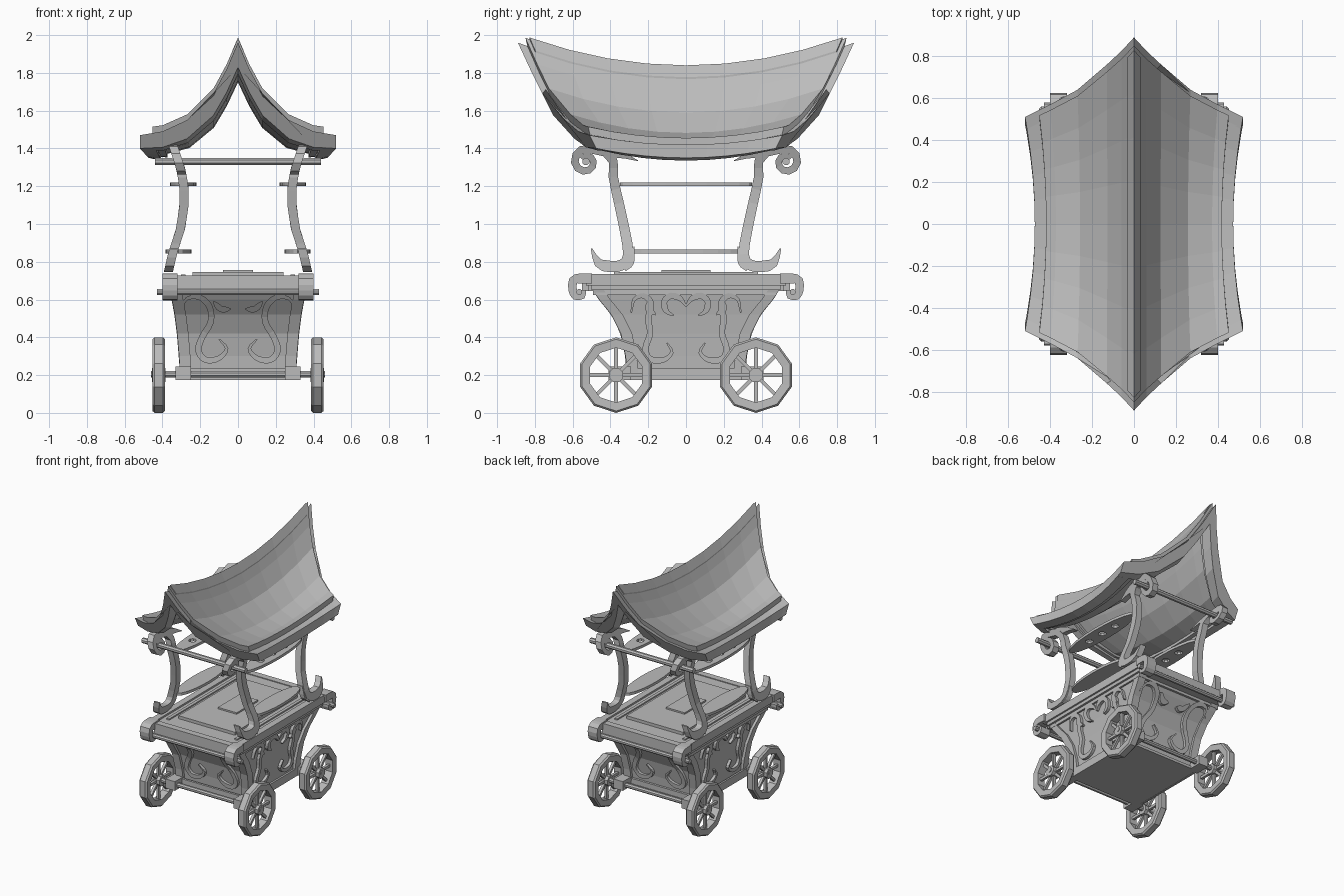
import bpy, bmesh, math
from mathutils import Vector

cube = bpy.data.objects.get("Cube")
if cube:
    bpy.data.objects.remove(cube, do_unlink=True)

grey = bpy.data.materials.new("plain_grey")
grey.use_nodes = True
grey.diffuse_color = (0.5, 0.5, 0.5, 1)
grey.node_tree.nodes["Principled BSDF"].inputs["Base Color"].default_value = (0.5, 0.5, 0.5, 1)


def skin(name, rings, closed=False):
    """Solid through matching rings of points, with capped ends unless closed."""
    bm = bmesh.new()
    rows = [[bm.verts.new(p) for p in ring] for ring in rings]
    n = len(rows[0])
    pairs = list(zip(rows, rows[1:])) + ([(rows[-1], rows[0])] if closed else [])
    for a, b in pairs:
        for i in range(n):
            j = (i + 1) % n
            bm.faces.new((a[i], a[j], b[j], b[i]))
    if not closed:
        bm.faces.new(rows[0][::-1])
        bm.faces.new(rows[-1])
    bmesh.ops.recalc_face_normals(bm, faces=bm.faces)
    mesh = bpy.data.meshes.new(name)
    bm.to_mesh(mesh)
    bm.free()
    mesh.materials.append(grey)
    obj = bpy.data.objects.new(name, mesh)
    bpy.context.collection.objects.link(obj)
    return obj


def rect(hx, hy, z, cx=0, cy=0):
    return [(cx + a * hx, cy + b * hy, z) for a, b in ((-1, -1), (1, -1), (1, 1), (-1, 1))]


def box(name, x0, x1, y0, y1, z0, z1):
    c = ((x0 + x1) / 2, (y0 + y1) / 2)
    return skin(name, [rect((x1 - x0) / 2, (y1 - y0) / 2, z, *c) for z in (z0, z1)])


def rod(name, a, b, r, sides=8):
    a, b = Vector(a), Vector(b)
    q = (b - a).to_track_quat("Z", "Y")
    ring = [q @ Vector((r * math.cos(t), r * math.sin(t), 0))
            for t in (math.tau * (i + 0.5) / sides for i in range(sides))]
    return skin(name, [[p + v for v in ring] for p in (a, b)])


def smooth(pts, n=3):
    """Catmull-Rom subdivision of a 2D path."""
    pts = [Vector(p) for p in pts]
    ext = [2 * pts[0] - pts[1]] + pts + [2 * pts[-1] - pts[-2]]
    out = []
    for p0, p1, p2, p3 in zip(ext, ext[1:], ext[2:], ext[3:]):
        for k in range(n):
            t = k / n
            out.append(0.5 * (2 * p1 + (p2 - p0) * t + (2 * p0 - 5 * p1 + 4 * p2 - p3) * t * t
                              + (3 * p1 - p0 - 3 * p2 + p3) * t ** 3))
    return out + [pts[-1]]


def ribbon(name, path, width, depth, place, sides=(1, 1), swap=False):
    """Flat band along a (y, z) path; place(z) gives its x, swap trades x and y."""
    rings, last = [], len(path) - 1
    for i, p in enumerate(path):
        d = (path[min(i + 1, last)] - path[max(i - 1, 0)]).normalized()
        n = Vector((-d.y, d.x)) * width(i / last)
        ring = []
        for s, t in ((1, -1), (1, 1), (-1, 1), (-1, -1)):
            q = p + s * n
            x, y = place(q.y) + t * depth, q.x
            if swap:
                x, y = y, x
            ring.append((x * sides[0], y * sides[1], q.y))
        rings.append(ring)
    return skin(name, rings)


def lookup(table, t):
    """Linear interpolation in rows of (key, value, ...)."""
    t = min(max(t, table[0][0]), table[-1][0])
    for a, b in zip(table, table[1:]):
        if t <= b[0]:
            f = (t - a[0]) / (b[0] - a[0])
            return [p + f * (q - p) for p, q in zip(a[1:], b[1:])]


CORNERS = [(sx, sy) for sx in (1, -1) for sy in (1, -1)]

# Roof: saddle-shaped surface, rows are (x, end y, end z) from ridge to eave
EDGE = [(0, .89, 1.96), (.06, .825, 1.82), (.13, .76, 1.69),
        (.27, .64, 1.55), (.4, .57, 1.49), (.52, .51, 1.47)]


def roof_point(x, v, off):
    y, z = lookup(EDGE, abs(x))
    u = abs(x) / .52
    dip = 1 - v * v
    return (x * (1 - .09 * u * dip), v * (y + .5 * min(off, 0)),
            z - (.17 - .12 * u) * dip + off)


def roof_slab(name, xs, v0, v1, top, bottom, steps):
    rings = []
    for k in range(steps + 1):
        v = v0 + (v1 - v0) * k / steps
        rings.append([roof_point(x, v, top) for x in xs]
                     + [roof_point(x, v, bottom(abs(x))) for x in reversed(xs)])
    return skin(name, rings)


def both(half):
    return [-x for x in reversed(half) if x] + list(half)


full = [e[0] for e in EDGE]
depth = lambda x: -.13 + .06 * x / .52
roof_slab("roof_panel", both(full[:-1] + [.455]), -.955, .955, .04, lambda x: -.04, 8)
roof_slab("roof_ridge", both([0, .03]), -.93, .93, .05, lambda x: 0, 8)
for s in (1, -1):
    roof_slab("roof_end_frame", both(full), s * .89, s, 0, depth, 1)
    roof_slab("roof_end_inner_frame", both(full[:-1] + [.47]), s * .85, s * .9, 0,
              lambda x: depth(x) + .03, 1)
    roof_slab("roof_eave_frame", [s * .44, s * .52], -.9, .9, 0, depth, 8)
    roof_slab("roof_eave_inner_frame", [s * .4, s * .45], -.88, .88, 0, lambda x: -.06, 8)

# Scroll posts with hooked feet and thorns
LEAN = [(.74, .37), (.85, .345), (.97, .305), (1.1, .285), (1.2, .285), (1.3, .305), (1.42, .345)]
lean = lambda z: lookup(LEAN, z)[0]
post = smooth([(.5, .87), (.465, .795), (.4, .775), (.335, .785), (.305, .84), (.325, .97),
               (.355, 1.11), (.385, 1.25), (.385, 1.33), (.43, 1.38)], 2)
for i in range(13):
    a = math.radians(105 - i * 36)
    r = .07 - .0038 * i
    post.append(Vector((.53 + r * math.cos(a), 1.33 + r * math.sin(a))))
thorns = [[(.33, .78), (.29, .8), (.275, .88)], [(.42, 1.375), (.34, 1.365), (.255, 1.335)]]
for c in CORNERS:
    ribbon("scroll_post", post, lambda t: min(.004 + t * .3, .032 - .016 * t), .024, lean, c)
    for t in thorns:
        ribbon("post_thorn", smooth(t), lambda t: .03 * (1 - t) + .002, .02, lean, c)
for s in (1, -1):
    rod("canopy_crossbar", (-.44, s * .53, 1.33), (.44, s * .53, 1.33), .02)


# Leaf-shaped side shelves, the upper ones pierced
def shelf(name, cx, z, half):
    side = [(math.cos(math.pi * i / 10), math.sin(math.pi * i / 10)) for i in range(11)]
    outline = [(.07 * b, a) for a, b in side] + [(-.07 * b, -a) for a, b in side[1:-1]]
    return skin(name, [[(cx + x, y * half, h) for x, y in outline] for h in (z - .01, z + .01)])


for s in (1, -1):
    shelf("lower_shelf", s * .315, .855, .29)
    upper = shelf("upper_shelf", s * .29, 1.21, .35)
    for y in (-.14, 0, .14):
        cutter = rod("hole_cutter", (s * .29, y, 1.1), (s * .29, y, 1.3), .028)
        cutter.hide_render = True
        mod = upper.modifiers.new("hole", "BOOLEAN")
        mod.operation, mod.object, mod.solver = "DIFFERENCE", cutter, "EXACT"
        bpy.context.view_layer.objects.active = upper
        bpy.ops.object.modifier_apply(modifier=mod.name)
        bpy.data.objects.remove(cutter, do_unlink=True)

# Flared body, rows are (z, half width, half length)
BODY = [(.18, .305, .31), (.3, .312, .32), (.42, .322, .345), (.52, .335, .395),
        (.6, .35, .46), (.66, .36, .5)]
skin("body", [rect(x - .02, y - .02, z) for z, x, y in BODY])
for sx, sy in CORNERS:
    skin("body_corner", [rect(.03, .03, z, sx * (x - .03), sy * (y - .03)) for z, x, y in BODY])
for s in (1, -1):
    for z0, z1 in ((.175, .235), (.625, .66)):
        x, y = lookup(BODY, z0)
        box("body_side_rail", s * x - .012, s * x + .002, -y, y, z0, z1)
        box("body_end_rail", -x, x, s * y - .015, s * y + .002, z0, z1)
box("floor", -.3, .3, -.32, .32, .175, .195)

# Carved curls on the body walls
wall_x = lambda z: lookup(BODY, z)[0] - .016
wall_y = lambda z: lookup(BODY, z)[1] - .016
side_curls = [[(0, .565), (.03, .605), (.08, .62), (.115, .59), (.105, .54), (.065, .515)],
              [(.16, .52), (.2, .55), (.19, .6)],
              [(.29, .53), (.275, .6), (.225, .62), (.185, .58), (.2, .5), (.19, .42),
               (.215, .34), (.19, .285), (.12, .28), (.075, .32), (.1, .37)]]
end_curls = [[(.3, .55), (.27, .605), (.2, .61), (.15, .56), (.145, .48), (.19, .4),
              (.21, .33), (.17, .28), (.1, .29), (.06, .34), (.1, .39)],
             [(.04, .55), (.09, .55), (.13, .59)]]
taper = lambda t: .004 + .05 * min(t, 1 - t, .25)
for c in CORNERS:
    for path in side_curls:
        ribbon("side_curl", smooth(path), taper, .018, wall_x, c)
    for path in end_curls:
        ribbon("end_curl", smooth(path), taper, .018, wall_y, c, swap=True)

# Counter top with scroll-ended rails and a lid
box("counter_skirt", -.35, .35, -.52, .52, .645, .69)
box("counter_top", -.35, .35, -.54, .54, .69, .722)
box("counter_lid", -.24, .24, -.38, .38, .72, .745)
box("lid_plate", -.08, .08, -.13, .13, .74, .757)
scroll = smooth([(.5, .71), (.56, .712), (.597, .7), (.6, .65), (.585, .618), (.55, .62), (.545, .65)], 2)
for s in (1, -1):
    box("counter_side_rail", s * .36 - .025, s * .36 + .025, -.53, .53, .675, .735)
    box("counter_side_moulding", s * .35 - .022, s * .35 + .022, -.5, .5, .65, .68)
    box("counter_end_rail", -.33, .33, s * .525 - .025, s * .525 + .025, .645, .728)
    box("counter_inner_strip", s * .29 - .012, s * .29 + .012, -.44, .44, .72, .732)
    rod("push_bar", (-.43, s * .565, .64), (.43, s * .565, .64), .017)
for c in CORNERS:
    ribbon("counter_scroll", scroll, lambda t: .028 - .012 * t, .04, lambda z: .36, c)

# Axles and spoked wheels
for s in (1, -1):
    rod("axle", (-.46, s * .37, .205), (.46, s * .37, .205), .018)
for sx, sy in CORNERS:
    box("axle_block", sx * .29 - .04, sx * .29 + .04, sy * .35 - .06, sy * .35 + .06, .175, .245)
    centre = Vector((sx * .42, sy * .37, .2))
    rings = []
    for i in range(10):
        a = math.tau * (i + .5) / 10
        d = Vector((0, math.cos(a), math.sin(a)))
        rings.append([centre + d * r + Vector((x, 0, 0)) for r, x in
                      ((.145, -.03), (.19, -.033), (.2, -.022), (.2, .022), (.19, .033), (.145, .03))])
    skin("wheel_rim", rings, closed=True)
    hub = Vector((.035, 0, 0))
    rod("wheel_hub", centre - hub, centre + hub, .04)
    for i in range(8):
        a = math.tau * i / 8
        rod("wheel_spoke", centre, centre + .155 * Vector((0, math.cos(a), math.sin(a))), .014, 4)
